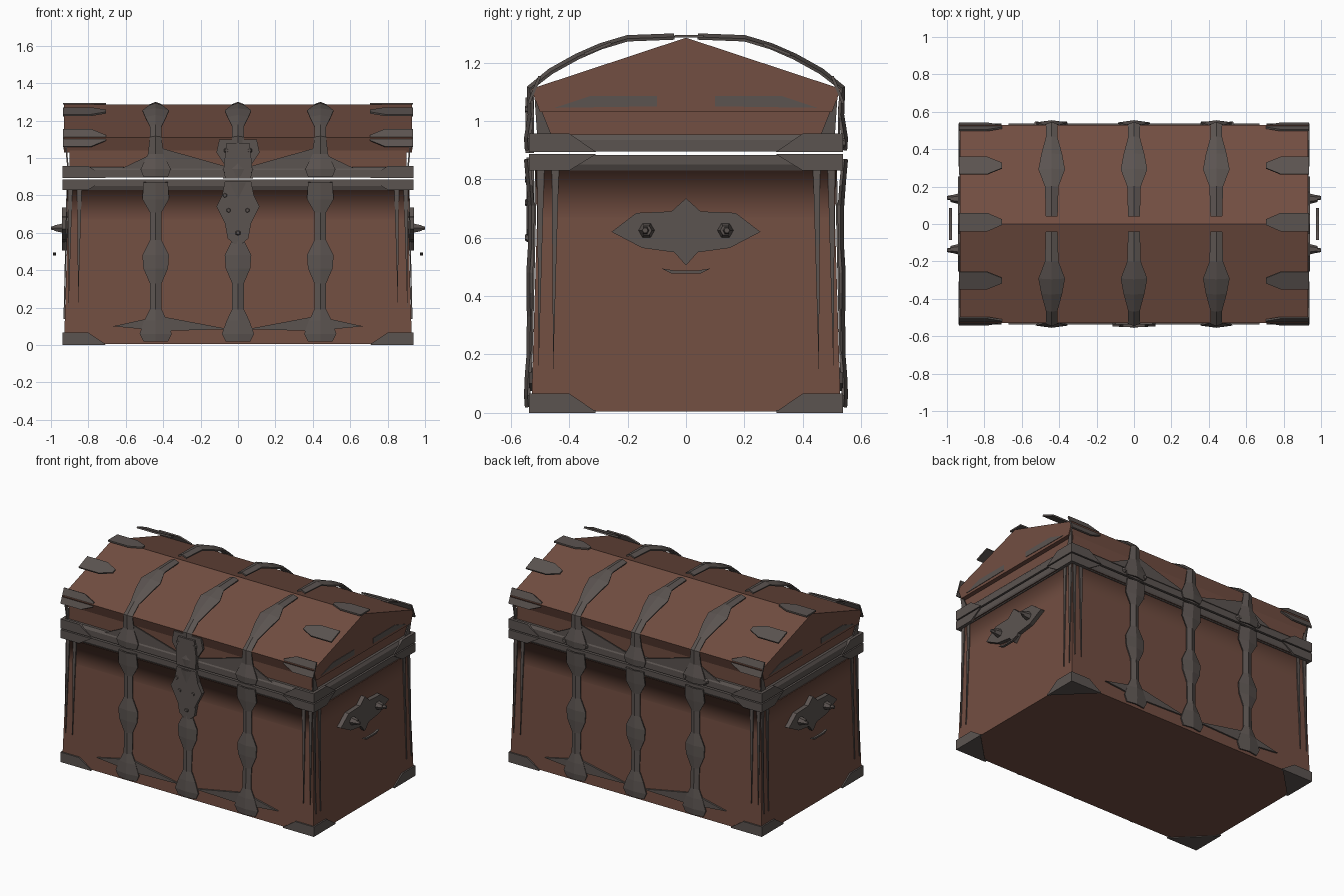
import bpy, bmesh, math
from mathutils import Vector, Matrix

cube = bpy.data.objects.get("Cube")
if cube:
    bpy.data.objects.remove(cube, do_unlink=True)


def material(name, rgb):
    m = bpy.data.materials.new(name)
    m.use_nodes = True
    m.diffuse_color = (*rgb, 1)
    bsdf = next(n for n in m.node_tree.nodes if n.type == 'BSDF_PRINCIPLED')
    bsdf.inputs["Base Color"].default_value = (*rgb, 1)
    return m


WOOD = material("brown wood", (0.17, 0.077, 0.054))
IRON = material("dark iron", (0.105, 0.088, 0.081))
X, Y = 0.93, 0.53          # half sizes of the chest
SIDES = (-1, 1)
CORNERS = [(a, b) for a in SIDES for b in SIDES]


def finish(bm, name, mat, recalc=True):
    if recalc:
        bmesh.ops.recalc_face_normals(bm, faces=bm.faces)
    me = bpy.data.meshes.new(name)
    bm.to_mesh(me)
    bm.free()
    me.materials.append(mat)
    ob = bpy.data.objects.new(name, me)
    bpy.context.collection.objects.link(ob)
    return ob


def plate(name, pts, depth, mat=IRON):
    """Polygon extruded along the depth vector."""
    bm = bmesh.new()
    f = bm.faces.new([bm.verts.new(p) for p in pts])
    r = bmesh.ops.extrude_face_region(bm, geom=[f])
    new = [v for v in r["geom"] if isinstance(v, bmesh.types.BMVert)]
    bmesh.ops.translate(bm, verts=new, vec=depth)
    return finish(bm, name, mat)


def loft_box(name, rings, mat, smooth_ring=None):
    """Rectangular rings (half x, half y, z) joined upwards and capped."""
    bm = bmesh.new()
    rows = [[bm.verts.new((sx * a, sy * b, z)) for sx, sy in
             ((-1, -1), (1, -1), (1, 1), (-1, 1))] for a, b, z in rings]
    for lo, hi in zip(rows, rows[1:]):
        for i in range(4):
            j = (i + 1) % 4
            bm.faces.new((lo[i], lo[j], hi[j], hi[i]))
    bm.faces.new(rows[0][::-1])
    bm.faces.new(rows[-1])
    if smooth_ring is not None:
        for f in bm.faces:
            f.smooth = True
        soft = set(rows[smooth_ring])
        for e in bm.edges:
            e.smooth = set(e.verts) <= soft
    return finish(bm, name, mat)


def strap(name, x, side, path):
    """Ridged ribbon following (distance from middle, height, width) rows."""
    bm = bmesh.new()
    rows = []
    for i, (y, z, w) in enumerate(path):
        a, b = path[max(i - 1, 0)], path[min(i + 1, len(path) - 1)]
        n = Vector((0, b[1] - a[1], a[0] - b[0])).normalized() * 0.012
        rows.append([bm.verts.new((x + k * w / 2, side * (y + (n.y if k == 0 else 0)),
                                   z + (n.z if k == 0 else 0))) for k in (-1, 0, 1)])
    for lo, hi in zip(rows, rows[1:]):
        for k in range(2):
            bm.faces.new((lo[k], lo[k + 1], hi[k + 1], hi[k]))
    ob = finish(bm, name, IRON)
    mod = ob.modifiers.new("thickness", 'SOLIDIFY')
    mod.thickness, mod.offset = 0.01, 0
    return ob


# wooden body, slightly tapered, with a flared top under the rim
loft_box("chest_body", [(X, Y, 0.005), (X - .02, Y - .02, 0.67), (X - .015, Y - .015, 0.835),
                        (X, Y, 0.836)], WOOD, smooth_ring=2)

# iron rims on body and lid
loft_box("body_rim", [(X - .01, Y - .01, .83), (X, Y, .85), (X, Y, .884)], IRON)
loft_box("lid_rim", [(X, Y, .895), (X, Y, .935), (X - .012, Y - .012, .953)], IRON)

# lid: recessed skirt below a gabled roof
loft_box("lid_skirt", [(X - .03, Y - .03, .95), (X - .03, Y - .025, 1.06)], WOOD)
roof = [(-Y + .03, 1.03), (-Y, 1.11), (0, 1.285), (Y, 1.11), (Y - .03, 1.03)]
plate("lid_roof", [(-X, y, z) for y, z in roof], (2 * X, 0, 0), WOOD)

# iron straps with swollen joints
body_path = [(.535, .02, .13), (.538, .06, .17), (.535, .13, .12), (.53, .19, .06),
             (.528, .33, .06), (.53, .41, .13), (.53, .48, .14), (.525, .56, .06),
             (.525, .71, .06), (.53, .78, .14), (.538, .87, .13)]
lid_path = [(.535, .9, .13), (.538, .94, .16), (.525, 1.02, .08), (.53, 1.11, .06),
            (.46, 1.165, .06), (.37, 1.215, .11), (.29, 1.25, .14), (.2, 1.277, .07),
            (.04, 1.283, .06)]
for side, face in ((-1, "front"), (1, "back")):
    for x, place in ((-.44, "right"), (0, "middle"), (.44, "left")):
        strap(f"{face}_{place}_body_strap", x, side, body_path)
        strap(f"{face}_{place}_lid_strap", x, side, lid_path)
    # slanted gussets along the rim and the foot
    for s in SIDES:
        y = side * (Y - .01)
        plate(f"{face}_rim_gusset", [(s * .62, y, .945), (s * .4, y, 1.05), (s * .03, y, .945)],
              (0, side * .008, 0))
        plate(f"{face}_foot_gusset", [(s * .67, y, .1), (s * .42, y, .155), (s * .05, y, .085),
                                      (s * .4, y, .075)], (0, side * .018, 0))


# corner caps: two side plates, long on one edge and short on the other
def corner(name, sx, sy, z_long, z_short, reach=.23):
    cx, cy = sx * (X + .008), sy * (Y + .008)
    edge = ((0, z_long), (reach, z_long), (reach * .6, z_short), (0, z_short))
    plate(name + "_front_plate", [(cx - sx * d, cy, z) for d, z in edge], (0, -sy * .02, 0))
    plate(name + "_end_plate", [(cx, cy - sy * d, z) for d, z in edge], (-sx * .02, 0, 0))


for sx, sy in CORNERS:
    corner("foot_corner", sx, sy, .004, .066)
    corner("body_rim_corner", sx, sy, .886, .83)
    corner("lid_rim_corner", sx, sy, .894, .957)
    plate("foot_sole", [(sx * (X + .008), sy * (Y + .008), 0), (sx * .71, sy * (Y + .008), 0),
                        (sx * (X + .008), sy * .31, 0)], (0, 0, .01))
    # long tapering slivers running down from the rim
    for d in (.02, .07):
        plate("front_sliver", [(sx * (X - d - .025), sy * (Y - .02), .84),
                               (sx * (X - d), sy * (Y - .02), .84),
                               (sx * (X - d - .005), sy * (Y - .005), .2)], (0, sy * .007, 0))
        plate("end_sliver", [(sx * (X - .02), sy * (Y - d - .025), .84),
                             (sx * (X - .02), sy * (Y - d), .84),
                             (sx * (X - .004), sy * (Y - d - .005), .14)], (sx * .007, 0, 0))
    plate("lid_end_sliver", [(sx * (X - .025), sy * (Y - .07), .95),
                             (sx * (X - .025), sy * (Y - .02), .95),
                             (sx * (X - .01), sy * (Y - .01), 1.1)], (sx * .008, 0, 0))

# pointed claws around both ends of the roof
claw = ((0, -.05), (.15, -.05), (.23, -.015), (.23, .015), (.15, .05), (0, .05))
for sx in SIDES:
    for y, z, tilt in ((-.515, 1.105, -68), (-.3, 1.243, -22), (.01, 1.285, 0),
                       (.31, 1.24, 22), (.515, 1.105, 68)):
        rot = Matrix.Rotation(math.radians(-tilt), 3, 'X')
        at = Vector((sx * (X + .005), y, z))
        plate("roof_claw", [at + rot @ Vector((-sx * u, v, 0)) for u, v in claw],
              rot @ Vector((0, 0, .01)))
    # iron band across the gable end, split around the middle
    for sy in SIDES:
        plate("gable_band", [(sx * (X - .005), sy * .1, 1.05), (sx * (X - .005), sy * .45, 1.045),
                             (sx * (X - .005), sy * .33, 1.085), (sx * (X - .005), sy * .1, 1.085)],
              (sx * .008, 0, 0))


def stud(name, loc, radius, depth, axis, sides=6):
    bm = bmesh.new()
    bmesh.ops.create_cone(bm, cap_ends=True, segments=sides, radius1=radius,
                          radius2=radius * .6, depth=depth)
    q = Vector((0, 0, 1)).rotation_difference(Vector(axis))
    bmesh.ops.transform(bm, matrix=Matrix.Translation(loc) @ q.to_matrix().to_4x4(),
                        verts=bm.verts)
    return finish(bm, name, IRON)


# handles on both ends: star shaped plate, two knobs and a grip
star = [(0, .735), (.05, .69), (.17, .685), (.255, .62), (.15, .565), (.04, .55), (0, .505)]
star += [(-y, z) for y, z in star[-2:0:-1]]
for sx in SIDES:
    plate("handle_plate", [(sx * .9, y, z) for y, z in star], (sx * .04, 0, 0))
    for sy in SIDES:
        stud("handle_knob", (sx * .955, sy * .135, .625), .03, .05, (sx, 0, 0))
        stud("handle_knob_tip", (sx * .985, sy * .14, .625), .016, .03, (sx, 0, 0))
    grip = [(-.085, .495), (-.05, .478), (.05, .478), (.085, .495), (.04, .488), (-.04, .488)]
    plate("handle_grip", [(sx * .972, y, z) for y, z in grip], (sx * .016, 0, 0))


# lock: body plate, hasp on the lid and a ring below
def lock_part(name, half, depth):
    pts = half + [(-x, z) for x, z in half[::-1]]
    plate(name, [(x, -.52, z) for x, z in pts], (0, -depth, 0))


lock_part("lock_plate", [(.07, .875), (.085, .8), (.115, .74), (.06, .63), (.03, .61)], .027)
lock_part("lock_hasp_back", [(.1, 1.1), (.115, 1.03), (.07, .96), (.08, .89)], .016)
lock_part("lock_hasp", [(.06, 1.08), (.075, .97), (.07, .89)], .03)
lock_part("lock_ring_plate", [(.07, .65), (.055, .57), (.02, .54)], .022)
for x, z in ((-.05, .72), (.05, .72), (0, .6), (-.07, .8), (.06, 1.04), (-.06, 1.04)):
    stud("lock_stud", (x, -.546, z), .016, .012, (0, -1, 0))

# hinge tips on the back
for x in (-.52, -.37, .37, .52):
    stud("hinge_tip", (x, .537, .925), .02, .02, (0, 1, 0))
